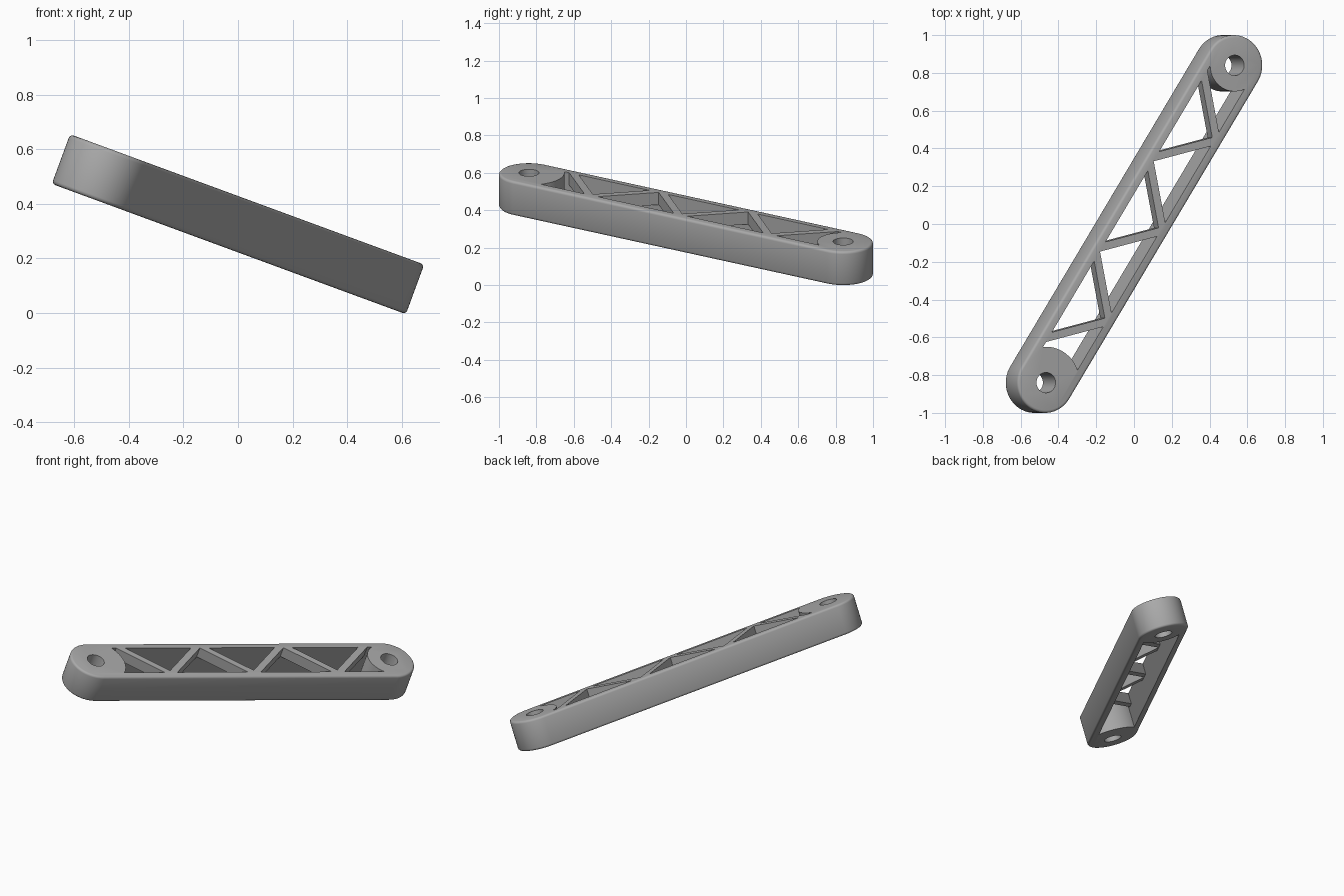
import bpy, bmesh
from math import sin, cos, pi, atan2, asin, radians, hypot
from mathutils import Matrix, Vector

if "Cube" in bpy.data.objects:
    bpy.data.objects.remove(bpy.data.objects["Cube"], do_unlink=True)

# Main sizes, in the arm's own frame: x along the arm, z through its thickness
HALF_X, HALF_Y = 0.532, 0.84        # end centre before tilting
END = hypot(HALF_X, HALF_Y)
RADIUS = 0.16
THICK = 0.194
POCKET = 0.115                      # half width between the rails
BOSS_LOW, BOSS_HIGH = 0.19, 0.138   # solid end radii
HOLE = 0.054
STRUT_W, STRUT_D = 0.042, 0.07
TOP = THICK / 2


def arc(cx, r, start, end, n):
    return [(cx + r * cos(start + (end - start) * i / n),
             r * sin(start + (end - start) * i / n)) for i in range(n + 1)]


def prism(name, outline, z0, z1, rounding=0):
    """Extrude a closed outline from z0 to z1, optionally rounding its rims."""
    bm = bmesh.new()
    face = bm.faces.new([bm.verts.new((x, y, z0)) for x, y in outline])
    ext = bmesh.ops.extrude_face_region(bm, geom=[face])
    bmesh.ops.translate(bm, vec=(0, 0, z1 - z0),
                        verts=[v for v in ext["geom"] if isinstance(v, bmesh.types.BMVert)])
    bmesh.ops.recalc_face_normals(bm, faces=bm.faces)
    if rounding:
        rims = [e for e in bm.edges if abs(e.verts[0].co.z - e.verts[1].co.z) < 1e-5]
        bmesh.ops.bevel(bm, geom=rims, offset=rounding, segments=3,
                        profile=0.5, affect="EDGES")
    mesh = bpy.data.meshes.new(name)
    bm.to_mesh(mesh)
    bm.free()
    obj = bpy.data.objects.new(name, mesh)
    bpy.context.collection.objects.link(obj)
    return obj


def subtract(target, cutter):
    """Cut one solid from another and discard the cutter."""
    mod = target.modifiers.new("cut", "BOOLEAN")
    mod.operation, mod.solver, mod.object = "DIFFERENCE", "EXACT", cutter
    bpy.context.view_layer.objects.active = target
    bpy.ops.object.modifier_apply(modifier=mod.name)
    bpy.data.objects.remove(cutter, do_unlink=True)


# Round-ended bar with softened rims
bar = prism("link_arm", arc(END, RADIUS, -pi / 2, pi / 2, 32)
            + arc(-END, RADIUS, pi / 2, 3 * pi / 2, 32), -TOP, TOP, 0.014)

# Through pocket between the rails, ending at the two round bosses
low = asin(POCKET / BOSS_LOW)
high = asin(POCKET / BOSS_HIGH)
pocket = prism("pocket_cutter", arc(-END, BOSS_LOW, low, -low, 16)
               + arc(END, BOSS_HIGH, pi + high, pi - high, 16), -TOP - 0.1, TOP + 0.1)

# Zigzag struts, flush with the top and shallower than the rails
SPACING = 0.283
nodes = [Vector((0.887 - SPACING * i, -0.127 if i % 2 else 0.143)) for i in range(7)]
for a, b in zip(nodes, nodes[1:]):
    along = (b - a).normalized()
    side = Vector((-along.y, along.x)) * STRUT_W / 2
    a, b = a - along * 0.03, b + along * 0.03
    subtract(pocket, prism("strut_shape", [a + side, a - side, b - side, b + side],
                           TOP - STRUT_D, TOP + 0.2))
subtract(bar, pocket)

# Bolt holes
for x in (-END, END):
    subtract(bar, prism("hole_cutter", arc(x, HOLE, 0, 2 * pi, 32)[:-1],
                        -TOP - 0.1, TOP + 0.1))

# Swing and tilt the arm, then rest it on the ground
bar.data.transform(Matrix.Rotation(radians(20.2), 4, "Y")
                   @ Matrix.Rotation(atan2(HALF_Y, HALF_X), 4, "Z"))
bar.data.transform(Matrix.Translation((0, 0, -min(v.co.z for v in bar.data.vertices))))

# Single grey finish
grey = bpy.data.materials.new("matte_grey")
grey.use_nodes = True
colour = (0.4, 0.4, 0.4, 1)
grey.diffuse_color = colour
grey.node_tree.nodes["Principled BSDF"].inputs["Base Color"].default_value = colour
bar.data.materials.clear()
bar.data.materials.append(grey)
for poly in bar.data.polygons:
    poly.material_index = 0

bpy.ops.object.select_all(action="DESELECT")
bar.select_set(True)
bpy.context.view_layer.objects.active = bar
bpy.ops.object.shade_smooth_by_angle(angle=radians(35))
